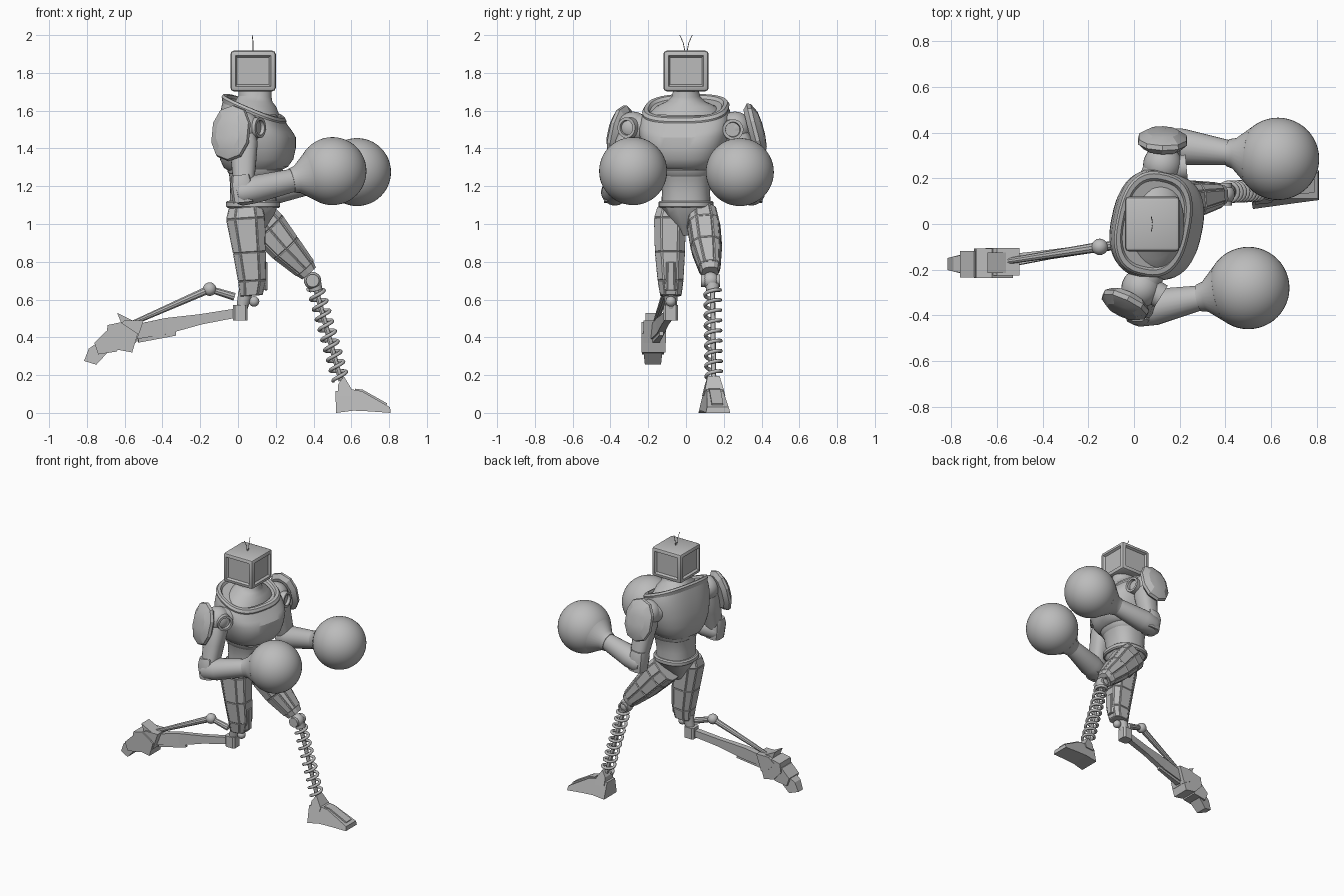
import bpy, bmesh, math
from mathutils import Vector, Matrix

cube = bpy.data.objects.get("Cube")
if cube:
    bpy.data.objects.remove(cube)

grey = bpy.data.materials.new("plain_grey")
grey.use_nodes = True
tone = (0.5, 0.5, 0.5, 1)
grey.diffuse_color = tone
grey.node_tree.nodes["Principled BSDF"].inputs["Base Color"].default_value = tone


def finish(name, bm, smooth=30):
    bmesh.ops.recalc_face_normals(bm, faces=bm.faces)
    mesh = bpy.data.meshes.new(name)
    bm.to_mesh(mesh)
    bm.free()
    ob = bpy.data.objects.new(name, mesh)
    bpy.context.collection.objects.link(ob)
    mesh.materials.append(grey)
    if smooth:
        bpy.ops.object.select_all(action='DESELECT')
        ob.select_set(True)
        bpy.context.view_layer.objects.active = ob
        bpy.ops.object.shade_smooth_by_angle(angle=math.radians(smooth))
    return ob


def loft(name, rings, n=24, power=2, smooth=30, yaw=0, panel=0, warp=None):
    """Skin super-ellipse rings (x, y, z, radius_u, radius_v) along a path."""
    bm = bmesh.new()
    ctr = [Vector(r[:3]) for r in rings]
    t = (ctr[-1] - ctr[0]).normalized()
    ref = Vector((0, 0, 1)) if abs(t.y) > 0.7 else Vector((0, 1, 0))
    v = (ref - t * ref.dot(t)).normalized()
    u = v.cross(t)
    loops = []
    for c, r in zip(ctr, rings):
        loop = []
        for i in range(n):
            a = 2 * math.pi * (i + 0.5) / n
            cu, cv = math.cos(a), math.sin(a)
            pu = math.copysign(abs(cu) ** (2 / power), cu) * r[3]
            pv = math.copysign(abs(cv) ** (2 / power), cv) * r[4]
            loop.append(bm.verts.new(c + u * pu + v * pv))
        loops.append(loop)
    sides = []
    for a, b in zip(loops, loops[1:]):
        for i in range(n):
            j = (i + 1) % n
            sides.append(bm.faces.new((a[i], a[j], b[j], b[i])))
    bm.faces.new(loops[0])
    bm.faces.new(loops[-1])
    bmesh.ops.recalc_face_normals(bm, faces=bm.faces)
    if panel:
        bmesh.ops.inset_individual(bm, faces=sides, thickness=abs(panel), depth=panel * 0.6)
    if warp:
        for p in bm.verts:
            p.co = warp(p.co)
    if yaw:
        bmesh.ops.rotate(bm, verts=bm.verts, cent=(0.08, 0, 0),
                         matrix=Matrix.Rotation(math.radians(yaw), 3, 'Z'))
    return finish(name, bm, smooth)


def rod(name, a, b, r0, r1=None, n=24, power=2, panel=0):
    r1 = r1 or r0
    return loft(name, [(*a, r0, r0), (*b, r1, r1)], n, power, panel=panel)


def ball(name, c, r, n=32):
    bm = bmesh.new()
    bmesh.ops.create_uvsphere(bm, u_segments=n, v_segments=n // 2, radius=r,
                              matrix=Matrix.Translation(c))
    return finish(name, bm, 40)


def disc(name, c, axis, r, depth):
    a = Vector(axis).normalized() * depth / 2
    c = Vector(c)
    loft(name, [(*(c - a), r, r), (*(c + a), r, r), (*(c + a), r * .72, r * .72),
                (*(c + a * .5), r * .68, r * .68)])


def prism(name, pts, y, width, slope=0):
    """Extrude an x,z outline sideways; width is a function of x and z."""
    bm = bmesh.new()
    rows = [[bm.verts.new((x, y + slope * (x - pts[0][0]) + s * width(x, z), z))
             for x, z in pts] for s in (-1, 1)]
    bm.faces.new(rows[0])
    bm.faces.new(rows[1])
    for i in range(len(pts)):
        j = (i + 1) % len(pts)
        bm.faces.new((rows[0][i], rows[0][j], rows[1][j], rows[1][i]))
    return finish(name, bm, 0)


def wire(name, pts, r):
    cu = bpy.data.curves.new(name, 'CURVE')
    cu.dimensions = '3D'
    cu.bevel_depth, cu.bevel_resolution, cu.use_fill_caps = r, 2, True
    sp = cu.splines.new('POLY')
    sp.points.add(len(pts) - 1)
    for p, co in zip(sp.points, pts):
        p.co = (*co, 1)
    cu.materials.append(grey)
    ob = bpy.data.objects.new(name, cu)
    bpy.context.collection.objects.link(ob)
    bpy.ops.object.select_all(action='DESELECT')
    ob.select_set(True)
    bpy.context.view_layer.objects.active = ob
    bpy.ops.object.convert(target='MESH')


# Boxy head with a framed panel on every side, and two thin antennae
bm = bmesh.new()
bmesh.ops.create_cube(bm, size=1, matrix=Matrix.Translation((0.08, 0, 1.81))
                      @ Matrix.Diagonal((0.24, 0.24, 0.215, 1)))
bmesh.ops.bevel(bm, geom=bm.edges[:], offset=0.018, segments=2, affect='EDGES', profile=0.5)
big = [f for f in bm.faces if f.calc_area() > 0.02 and abs(f.normal.z) < 0.5]
bmesh.ops.inset_individual(bm, faces=big, thickness=0.012, depth=0.0)
bmesh.ops.inset_individual(bm, faces=big, thickness=0.012, depth=-0.015)
finish("head", bm)
for s in (-1, 1):
    wire("antenna", [(0.08, s * 0.005, 1.91), (0.08, s * 0.015, 1.96), (0.075, s * 0.033, 2.0)], 0.002)


# Torso
def slope_collar(p):
    k = min(max((p.z - 1.45) / 0.15, 0), 1)
    return Vector((p.x, p.y, p.z - k * 0.42 * (p.x - 0.08)))


loft("chest", [(.09, 0, 1.28, .13, .14), (.095, 0, 1.30, .165, .165), (.1, 0, 1.34, .188, .195),
               (.1, 0, 1.40, .2, .22), (.1, 0, 1.47, .198, .238), (.095, 0, 1.53, .185, .242),
               (.09, 0, 1.58, .165, .235), (.085, 0, 1.61, .152, .22)],
     48, 2.6, yaw=-12, warp=slope_collar)
loft("collar", [(.085, 0, 1.59, .158, .225), (.085, 0, 1.612, .162, .23), (.085, 0, 1.627, .152, .22),
                (.085, 0, 1.627, .135, .2), (.085, 0, 1.612, .128, .19)],
     48, 2.6, yaw=-12, warp=slope_collar)
loft("neck", [(.085, 0, 1.58, .135, .2), (.085, 0, 1.625, .118, .155), (.085, 0, 1.65, .098, .1),
              (.09, 0, 1.675, .088, .075), (.09, 0, 1.715, .088, .066)], 32)
loft("abdomen", [(.08, 0, 1.1, .125, .13), (.08, 0, 1.17, .122, .128), (.085, 0, 1.24, .13, .135),
                 (.09, 0, 1.31, .15, .16)], 40, 2.4)
loft("rib_band", [(.088, 0, 1.255, .13, .138), (.088, 0, 1.265, .142, .148),
                  (.09, 0, 1.29, .15, .156), (.09, 0, 1.3, .14, .15)], 40, 2.4)
loft("belt", [(.08, 0, 1.085, .135, .137), (.08, 0, 1.093, .144, .145),
              (.08, 0, 1.115, .144, .145), (.08, 0, 1.123, .135, .137)], 40, 2.4)
loft("pelvis", [(.08, 0, .94, .04, .028), (.08, 0, .99, .075, .06), (.08, 0, 1.05, .115, .11),
                (.08, 0, 1.09, .13, .135)], 12, 2.6)

# Arms: shoulder, disc, upper arm, elbow, forearm, cuff, round glove, shoulder pad
arms = {
    "right": dict(sh=(.03, -.28, 1.51), disc=(.085, -.295, 1.51), ax=(.8, -.5, 0), el=(.03, -.375, 1.17),
                  glove=(.5, -.28, 1.28), pad=(-.035, -.345, 1.48), out=(-.42, -.88, .22)),
    "left": dict(sh=(.125, .26, 1.51), disc=(.19, .245, 1.5), ax=(1, .1, 0), el=(.15, .345, 1.17),
                 glove=(.63, .285, 1.275), pad=(.125, .36, 1.49), out=(.03, .95, .25)),
}
for side, a in arms.items():
    sh, el, gl = (Vector(a[k]) for k in ("sh", "el", "glove"))
    rod(side + "_shoulder_axle", (.08, sh.y * .6, 1.5), sh, .075)
    ball(side + "_shoulder", sh, .085)
    disc(side + "_shoulder_disc", a["disc"], a["ax"], .055, .08)
    m = sh.lerp(el, .5)
    loft(side + "_upper_arm", [(*sh, .06, .06), (*sh.lerp(el, .25), .075, .072), (*m, .068, .066),
                               (*sh.lerp(el, .9), .055, .06)], 16, 2.6)
    loft(side + "_elbow", [(*(el + Vector((-.015, 0, .09))), .05, .05), (*(el + Vector((-.01, 0, .04))), .062, .066),
                           (*(el - Vector((0, 0, .055))), .058, .06)], 12, 3)
    d = (gl - el).normalized()
    wrist = gl - d * .225
    loft(side + "_forearm", [(*(el - d * .045), .055, .058), (*(el - d * .02), .07, .072),
                             (*(el + d * .06), .074, .08), (*wrist, .062, .055)], 24)
    loft(side + "_cuff", [(*wrist, .066, .06), (*(wrist + d * .03), .073, .068),
                          (*(gl - d * .13), .125, .125)], 32)
    ball(side + "_glove", gl, .18, 48)
    out = Vector(a["out"]).normalized()
    c = Vector(a["pad"])
    loft(side + "_shoulder_pad",
         [(*(c - out * .025), .085, .125), (*c, .112, .152), (*(c + out * .02), .108, .146),
          (*(c + out * .045), .07, .095), (*(c + out * .052), .03, .04)], 10, 2.3, smooth=20)

# Right leg: panelled thigh, knee, trailing shin struts
loft("right_thigh", [(.07, -.08, .62, .06, .055), (.075, -.082, .7, .075, .068),
                     (.06, -.085, .85, .088, .08), (.04, -.085, 1.03, .105, .085),
                     (.04, -.08, 1.09, .09, .07)], 8, 3, 0, panel=.006)
rod("right_knee_guard", (.12, -.08, .65), (.125, -.08, .8), .035, .03, 8, 3, .004)
ball("right_knee_ball", (.085, -.08, .59), .028, 20)
rod("right_knee_link", (.04, -.08, .64), (.02, -.08, .55), .04, .03, 12)
rod("right_knee_block", (.012, -.08, .49), (.012, -.08, .57), .04, n=8, power=5)
loft("right_shin", [(0, -.082, .53, .026, .022), (-.2, -.11, .495, .03, .02), (-.38, -.135, .46, .046, .022),
                    (-.56, -.162, .425, .042, .03)], 4, 8, 0)
rod("right_shin_fin", (-.33, -.13, .42), (-.53, -.158, .39), .012, .02, 4, 8)
rod("right_strut_upper", (-.02, -.085, .615), (-.15, -.1, .655), .022, .018, 10)
ball("right_strut_joint", (-.15, -.1, .655), .036, 20)
rod("right_strut_lower", (-.15, -.1, .655), (-.57, -.165, .47), .022, .013, 10)

# Right foot: ankle block, heel fin and stepped toes pointing down
prism("right_ankle", [(-.5, .49), (-.54, .37), (-.6, .4), (-.65, .45), (-.6, .49)],
      -.165, lambda x, z: .06)
prism("right_heel", [(-.64, .53), (-.56, .49), (-.54, .4), (-.66, .42), (-.62, .48)],
      -.17, lambda x, z: .045)
prism("right_sole", [(-.53, .42), (-.56, .32), (-.64, .335), (-.7, .4), (-.69, .465), (-.62, .48)],
      -.172, lambda x, z: .064)
prism("right_toe_middle", [(-.62, .44), (-.64, .325), (-.74, .31), (-.76, .37), (-.7, .43)],
      -.175, lambda x, z: .058)
prism("right_toe_tip", [(-.69, .41), (-.69, .32), (-.75, .255), (-.815, .275), (-.79, .34)],
      -.175, lambda x, z: .05 + .25 * min(0, x + .72))

# Left leg: raised thigh with long panels, knee ball, coil spring shin
loft("left_thigh", [(.1, .085, 1.04, .1, .08), (.16, .095, .98, .1, .085),
                    (.25, .108, .875, .085, .08), (.355, .125, .765, .06, .055)], 10, 3, 0, panel=.007)
loft("left_thigh_cap", [(.34, .123, .78, .066, .06), (.375, .128, .74, .05, .045)], 10, 3, 0)
ball("left_knee", (.395, .13, .70), .046, 24)
disc("left_knee_disc", (.395, .13, .70), (0, 1, 0), .034, .1)
top, low = Vector((.405, .14, .68)), Vector((.545, .147, .17))
axis = (low - top).normalized()
side = Vector((0, 1, 0))
fore = side.cross(axis)
turns, steps = 9, 20
coil = []
for i in range(turns * steps + 1):
    ang = 2 * math.pi * i / steps
    coil.append(top.lerp(low, .03 + .95 * i / (turns * steps))
                + (fore * math.cos(ang) + side * math.sin(ang)) * .04)
wire("left_spring", coil, .01)
rod("left_shin_rod", top, low, .014, n=12)
rod("left_spring_cup", top, top + axis * .035, .038, .034, 16)
foot_slope = .1
prism("left_ankle", [(.53, .15), (.56, .195), (.605, .12), (.6, .09), (.53, .09)],
      .143, lambda x, z: .058 - .25 * (z - .09), foot_slope)
prism("left_foot", [(.515, .115), (.52, .0), (.61, .012), (.70, .008), (.808, .0), (.805, .03), (.655, .115), (.6, .125)],
      .14, lambda x, z: .075 - .25 * z - .05 * max(0, x - .6), foot_slope)
prism("left_toe_plate", [(.62, .11), (.62, .128), (.66, .123), (.79, .05), (.78, .03)],
      .15, lambda x, z: .03, foot_slope)
